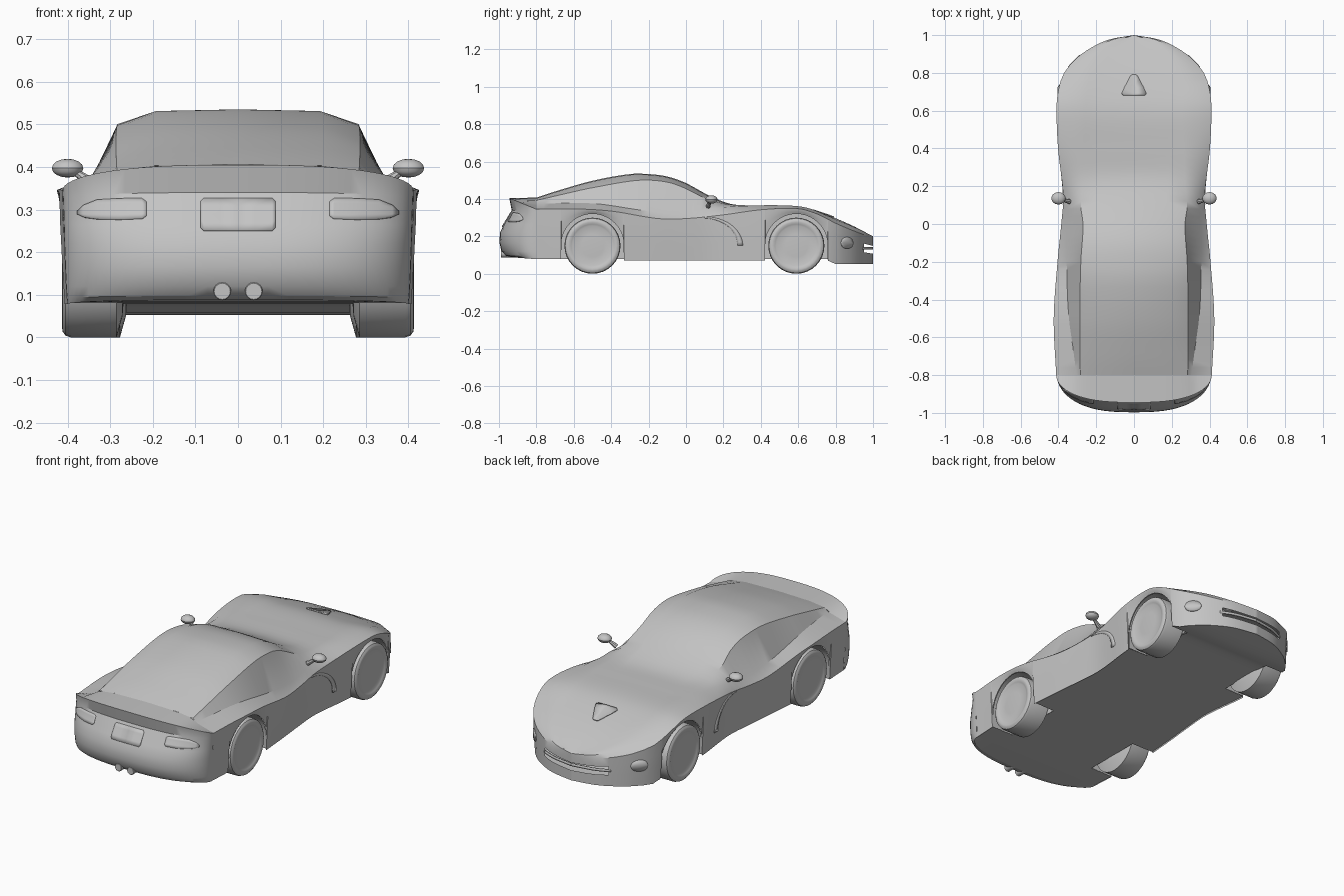
import bpy, bmesh, math
from mathutils import Vector

cube = bpy.data.objects.get("Cube")
if cube:
    bpy.data.objects.remove(cube, do_unlink=True)
grey = bpy.data.materials.new("plain grey")
grey.use_nodes = True
grey.diffuse_color = (0.55, 0.55, 0.55, 1)
grey.node_tree.nodes["Principled BSDF"].inputs["Base Color"].default_value = grey.diffuse_color


def curve(*keys):
    """Smooth function through (position, value) keys."""
    def slope(i):
        a, b = keys[max(i - 1, 0)], keys[min(i + 1, len(keys) - 1)]
        return (b[1] - a[1]) / (b[0] - a[0])

    def value(p):
        p = min(max(p, keys[0][0]), keys[-1][0])
        i = max(k for k in range(len(keys) - 1) if keys[k][0] <= p)
        (a, u), (b, v) = keys[i], keys[i + 1]
        h, t = b - a, (p - a) / (b - a)
        return u + (v - u) * t * t * (3 - 2 * t) + h * t * (1 - t) * ((1 - t) * slope(i) - t * slope(i + 1))
    return value


# Lengthwise shape curves: half width, heights and width ratios
width = curve((-.8, .412), (-.5, .425), (-.2, .405), (0, .385), (.15, .375), (.4, .402), (.6, .41),
              (.7, .402), (.8, .37), (.88, .302), (.94, .215), (.98, .12), (1, 0))
top = curve((-.8, .407), (-.7, .44), (-.5, .497), (-.3, .533), (-.2, .533), (-.1, .52), (0, .485),
            (.1, .43), (.2, .385), (.27, .368), (.4, .366), (.6, .358), (.75, .315), (.88, .262), (1, .2))
belt = curve((-.8, .345), (-.6, .347), (-.4, .335), (-.15, .295), (0, .295), (.2, .315), (.4, .342),
             (.6, .348), (.7, .32), (.8, .27), (.88, .236), (1, .19))
base_z = curve((-.8, .375), (-.5, .376), (-.2, .335), (0, .325), (.15, .35), (.3, .362), (.5, .366),
               (.65, .352), (.8, .29), (.9, .249), (1, .2))
rail_z = curve((-.8, .392), (-.65, .427), (-.5, .46), (-.25, .5), (-.1, .49), (0, .455), (.1, .405),
               (.22, .372), (.4, .365), (.6, .359), (.75, .316), (.88, .261), (1, .2))
base_x = curve((-.8, .74), (-.65, .77), (-.5, .81), (-.2, .88), (0, .92), (.15, .92), (.3, .85), (1, .85))
rail_x = curve((-.8, .69), (-.5, .675), (-.2, .695), (0, .7), (.1, .75), (.25, .7), (.6, .62), (1, .65))
floor_z = curve((-.8, .083), (-.6, .08), (.6, .078), (.72, .075), (.82, .055), (1, .055))
AXLES, ARCH, HUB = (-.5, .59), .168, .152


def in_arch(y):
    return any(abs(y - c) < ARCH - 1e-6 for c in AXLES)


def section(y):
    """Half section from the sill up to the centre line."""
    w, b, t = width(y), belt(y), top(y)
    s = .078 if y < -.6 else .07 if y < .79 else .052
    if in_arch(y):
        s = HUB + max(math.sqrt(max(0, ARCH ** 2 - (y - c) ** 2)) for c in AXLES)
    pts = [(w * k, s + (b - s) * f) for k, f in ((.97, 0), (.985, .4), (.995, .7), (1, 1))]
    pts += [(w * base_x(y), base_z(y)), (w * rail_x(y), rail_z(y)), (w * .47, t - .004), (0, t)]
    return [Vector((x, y, z)) for x, z in pts]


def finish(name, bm, thick=0):
    """Make a mirrored, smooth-shaded object from a mesh."""
    bmesh.ops.remove_doubles(bm, verts=bm.verts, dist=1e-4)
    bmesh.ops.recalc_face_normals(bm, faces=bm.faces)
    mesh = bpy.data.meshes.new(name)
    bm.to_mesh(mesh)
    bm.free()
    ob = bpy.data.objects.new(name, mesh)
    bpy.context.collection.objects.link(ob)
    mesh.materials.append(grey)
    if thick:
        mod = ob.modifiers.new("Thickness", 'SOLIDIFY')
        mod.thickness, mod.offset = thick, 0
    ob.modifiers.new("Mirror", 'MIRROR')
    bpy.ops.object.select_all(action='DESELECT')
    ob.select_set(True)
    bpy.context.view_layer.objects.active = ob
    bpy.ops.object.shade_smooth_by_angle(angle=math.radians(32))
    return ob


def grid(bm, rows, skip=lambda c, j: False):
    vs = [[bm.verts.new(p) for p in r] for r in rows]
    for a, b in zip(vs, vs[1:]):
        for j in range(len(a) - 1):
            quad = (a[j], a[j + 1], b[j + 1], b[j])
            if not skip(sum((v.co for v in quad), Vector()) / 4, j):
                bm.faces.new(quad)


def sheet(name, rows, thick=.008):
    bm = bmesh.new()
    grid(bm, rows)
    return finish(name, bm, thick)


def steps(a, b, n):
    return [a + (b - a) * i / n for i in range(n + 1)]


# Body shell: sections from the rear deck to the nose, with open wheel arches and mouth
stations = [y for y in steps(-.8, .88, 42) if all(abs(y - c) > ARCH + .005 for c in AXLES)]
for c in AXLES:
    stations += [c + ARCH * math.cos(math.pi * i / 20) for i in range(21)]
    stations += [c - ARCH - .001, c + ARCH + .001]
stations = sorted(stations + [.88 + .12 * math.sin(math.pi * i / 20) for i in range(1, 11)])
shell = bmesh.new()
grid(shell, [section(y) for y in stations], lambda c, j: j == 1 and c.y > .955)

# Tail: stacked rounded rows (side height, centre height, depth, half width), then the deck
ROWS = ((.078, .088, .13, .4), (.092, .097, .165, .402), (.12, .12, .187, .404), (.165, .165, .197, .406),
        (.22, .22, .195, .408), (.265, .265, .172, .409), (.325, .34, .132, .411), (.345, .405, .145, .412))
tail = [[Vector((w * max(0, math.cos(a)) ** .75, -.8 - d * math.sin(a), s + (c - s) * math.sin(a)))
         for a in steps(0, math.pi / 2, 16)] for s, c, d, w in ROWS]


def deck_z(x):
    pts = section(-.8)[3:]
    for p, q in zip(pts, pts[1:]):
        if q.x - 1e-6 <= x <= p.x + 1e-6:
            return p.z + (q.z - p.z) * (p.x - x) / (p.x - q.x)
    return pts[0].z


grid(shell, tail + [[Vector((p.x, -.8, deck_z(p.x))) for p in tail[-1]]])
body = finish("body_shell", shell)
if sum(p.normal.z * p.area for p in body.data.polygons) < 0:
    body.data.flip_normals()

# Underbody closing the shell, narrowed between the wheels
under = bmesh.new()
grid(under, [[Vector((.27 if in_arch(y) else width(y) * .97, y, floor_z(y))), Vector((0, y, floor_z(y)))]
             for y in stations])
grid(under, [tail[0], [Vector((p.x, -.8, .083)) for p in tail[0]]])
pan = finish("underbody", under)
if sum(p.normal.z * p.area for p in pan.data.polygons) > 0:
    pan.data.flip_normals()

# Wheel arch liners
for name, c in zip(("rear_arch_liners", "front_arch_liners"), AXLES):
    arc = [(c + ARCH * math.cos(a), HUB + ARCH * math.sin(a)) for a in steps(0, math.pi, 20)]
    arc = [(c + ARCH, .08)] + arc + [(c - ARCH, .08)]
    sheet(name, [[Vector((width(y) * .965, y, z)), Vector((.27, y, z)), Vector((.27, y, .08))]
                 for y, z in arc], 0)

# Tail lights and number panel following the tail
depth = curve(*[(r[1], r[2]) for r in ROWS])


def on_tail(x, z):
    cos = (x / .409) ** (4 / 3)
    return Vector((x, -.801 - depth(z) * math.sqrt(1 - cos * cos), z))


sheet("tail_lights", [[on_tail(x, z) for z in steps(lo, hi, 4)] for x, lo, hi in
                      ((.215, .285, .318), (.225, .278, .325), (.28, .276, .325),
                       (.33, .277, .322), (.36, .281, .31), (.375, .288, .296))])
sheet("rear_panel", [[on_tail(x, z) for z in steps(.25 + e, .325 - e, 4)]
                     for x, e in ((0, 0), (.04, 0), (.08, 0), (.088, .008))])

# Mouth bar wrapping round the nose
sheet("mouth_bar", [[Vector((width(y) * .985, y - .004, z)) for z in (.13, .143)]
                    for y in [.945 + .055 * math.sin(math.pi * i / 20) for i in range(11)]])

# Fog lights
fog = []
for y in steps(.828, .892, 10):
    h = .03 * math.sqrt(max(0, 1 - ((y - .86) / .032) ** 2)) + .001
    fog.append([Vector((width(y) * .985 + .002, y, .165 + k * h)) for k in (-1, 0, 1)])
sheet("fog_lights", fog)

# Curved side vents behind the front wheels
vent = []
for t in steps(0, 1, 12):
    a = math.pi / 2 * t
    y, z, r = .1 + .19 * math.sin(a), .15 + .15 * math.cos(a), .003 + .012 * t
    lean = Vector((0, math.sin(a), math.cos(a))) * r
    p = Vector((width(y) * (.975 + .08 * (z - .1)) + .002, y, z))
    vent.append([p - lean, p + lean])
sheet("side_vents", vent, .006)

# Bonnet scoop
sheet("bonnet_scoop", [[Vector((0, y, top(y) + .003)), Vector((x, y, top(y) + .002))] for y, x in
                       ((.68, .055), (.69, .065), (.72, .052), (.77, .026), (.785, .018), (.79, .008))], .006)


def lathe(name, profile, centre, axis, sides=32):
    """Round part turned about the x or y axis from (offset, radius) pairs."""
    rows = []
    for o, r in profile:
        ring = [(r * math.cos(a), r * math.sin(a)) for a in steps(0, 2 * math.pi, sides)]
        rows.append([Vector(centre) + Vector((o, u, v) if axis == 'x' else (u, o, v)) for u, v in ring])
    return sheet(name, rows, 0)


# Wheels with a shallow dished face
TYRE = ((-.14, 0), (-.145, .06), (-.142, .1), (-.128, .15), (-.02, .15), (-.008, .146), (-.001, .136),
        (0, .126), (-.004, .115), (-.008, .106), (-.006, .06), (-.004, 0))
lathe("rear_wheels", TYRE, (.413, AXLES[0], .15), 'x')
lathe("front_wheels", TYRE, (.405, AXLES[1], .15), 'x')

# Twin exhaust pipes with closed ends
lathe("exhaust_pipes", ((.19, .018), (.02, .021), (.002, .021), (0, .019), (0, 0)), (.037, -.99, .108), 'y', 16)

# Door mirrors on stalks
bm = bmesh.new()
bmesh.ops.create_uvsphere(bm, u_segments=14, v_segments=8, radius=1)
bmesh.ops.scale(bm, vec=(.038, .033, .022), verts=bm.verts)
bmesh.ops.translate(bm, vec=(.4, .136, .397), verts=bm.verts)
finish("door_mirrors", bm)
bm = bmesh.new()
a, b = Vector((.34, .118, .36)), Vector((.385, .13, .39))
bmesh.ops.create_cone(bm, segments=8, radius1=.013, radius2=.008, depth=(b - a).length, cap_ends=True)
bmesh.ops.rotate(bm, verts=bm.verts, matrix=(b - a).to_track_quat('Z', 'Y').to_matrix())
bmesh.ops.translate(bm, vec=(a + b) / 2, verts=bm.verts)
finish("mirror_stalks", bm)
